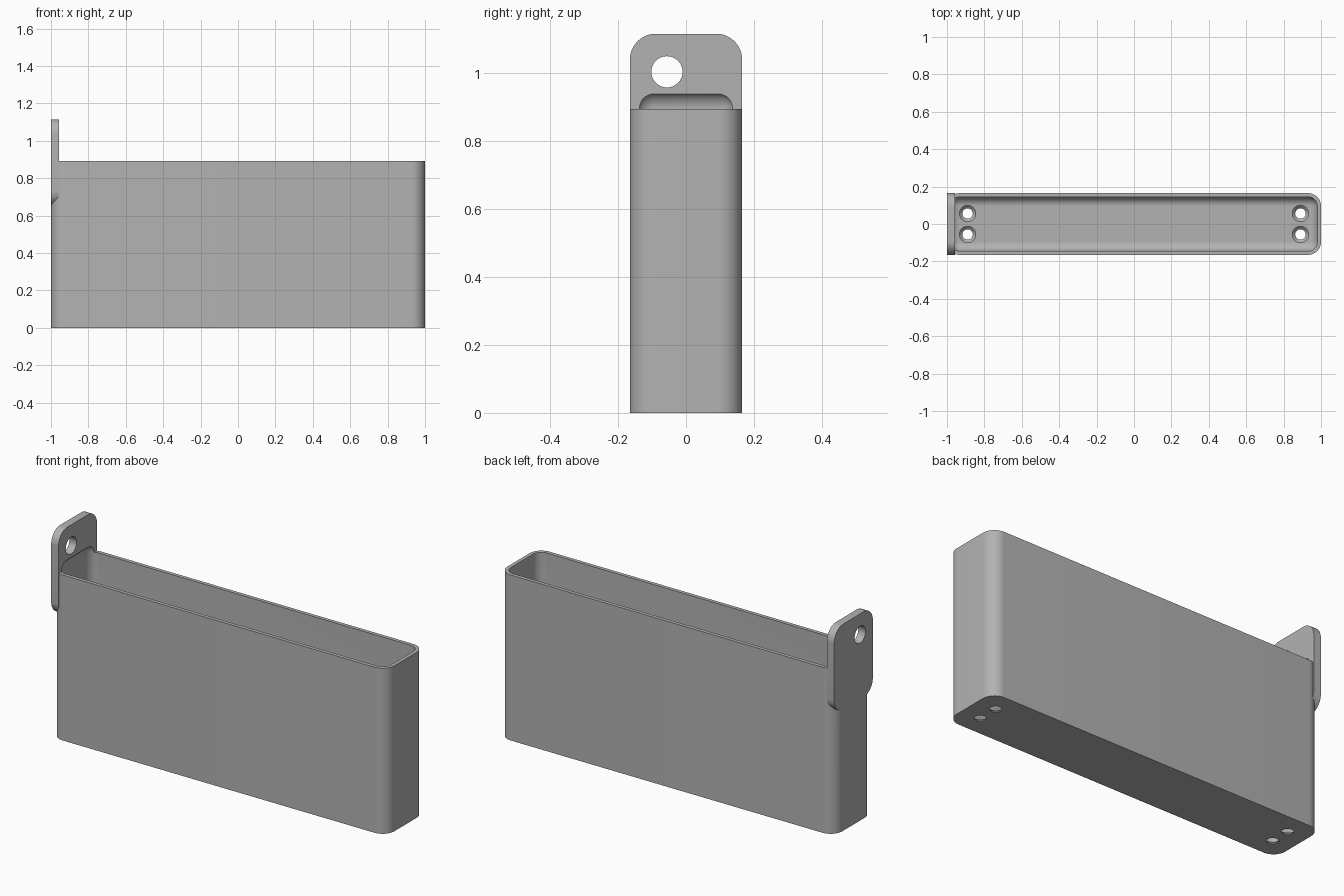
import bpy, bmesh, math
from mathutils import Matrix, Vector

cube = bpy.data.objects.get("Cube")
if cube:
    bpy.data.objects.remove(cube, do_unlink=True)

HALF_Y, WALL, TOP, CORNER = 0.165, 0.02, 0.893, 0.07
TAB_T, TAB_LOW, TAB_TOP, TAB_R = 0.043, 0.655, 1.115, 0.076

grey = bpy.data.materials.new("plain grey")
grey.use_nodes = True
grey.diffuse_color = (0.45, 0.45, 0.45, 1)
grey.node_tree.nodes["Principled BSDF"].inputs["Base Color"].default_value = grey.diffuse_color


def finish(name, bm):
    bmesh.ops.recalc_face_normals(bm, faces=bm.faces)
    mesh = bpy.data.meshes.new(name)
    bm.to_mesh(mesh)
    bm.free()
    mesh.materials.append(grey)
    obj = bpy.data.objects.new(name, mesh)
    bpy.context.collection.objects.link(obj)
    return obj


def rounded_box(name, low, high, radius, axis=None, segments=12):
    """Box with every edge rounded, or only the edges along one axis."""
    bm = bmesh.new()
    bmesh.ops.create_cube(bm, size=1)
    low, high = Vector(low), Vector(high)
    size, centre = high - low, (high + low) / 2
    for v in bm.verts:
        v.co = Vector(c * s for c, s in zip(v.co, size)) + centre
    edges = [e for e in bm.edges if axis is None
             or abs((e.verts[0].co - e.verts[1].co)[axis]) > 0.001]
    bmesh.ops.bevel(bm, geom=edges, offset=radius, segments=segments,
                    profile=0.5, affect='EDGES')
    return finish(name, bm)


def cone(name, r_low, r_high, depth, place):
    bm = bmesh.new()
    bmesh.ops.create_cone(bm, cap_ends=True, segments=40, radius1=r_low,
                          radius2=r_high, depth=depth, matrix=place)
    return finish(name, bm)


def combine(target, other, operation):
    mod = target.modifiers.new(operation.lower(), 'BOOLEAN')
    mod.operation, mod.solver, mod.object = operation, 'EXACT', other
    bpy.context.view_layer.objects.active = target
    bpy.ops.object.modifier_apply(modifier=mod.name)
    bpy.data.objects.remove(other, do_unlink=True)


# Upright bin with rounded vertical corners
holder = rounded_box("wall_holder", (-1, -HALF_Y, 0), (1, HALF_Y, TOP), CORNER, axis=2)

# Hanging tab flush with one end
tab = rounded_box("hanging_tab", (-1, -HALF_Y, TAB_LOW), (-1 + TAB_T, HALF_Y, TAB_TOP),
                  TAB_R, axis=0)
combine(holder, tab, 'UNION')

# Filleted cavity, which also scoops into the tab above the rim
inner = HALF_Y - WALL
cavity = rounded_box("cavity", (-1 + WALL, -inner, WALL), (1 - WALL, inner, 0.946),
                     CORNER - WALL)
combine(holder, cavity, 'DIFFERENCE')

# Off-centre hanging hole
hole = cone("hanging_hole", 0.046, 0.046, 0.2,
            Matrix.Translation((-1, -0.056, 1.003)) @ Matrix.Rotation(math.pi / 2, 4, 'Y'))
combine(holder, hole, 'DIFFERENCE')

# Countersunk drain holes in the floor
for x in (-0.89, 0.89):
    for y in (-0.056, 0.056):
        combine(holder, cone("drain", 0.028, 0.028, 0.1, Matrix.Translation((x, y, 0))),
                'DIFFERENCE')
        combine(holder, cone("countersink", 0.028, 0.06, 0.032,
                             Matrix.Translation((x, y, 0.02))), 'DIFFERENCE')

# Smooth shading with crisp edges
bpy.ops.object.select_all(action='DESELECT')
holder.select_set(True)
bpy.context.view_layer.objects.active = holder
bpy.ops.object.shade_smooth_by_angle(angle=math.radians(30))
